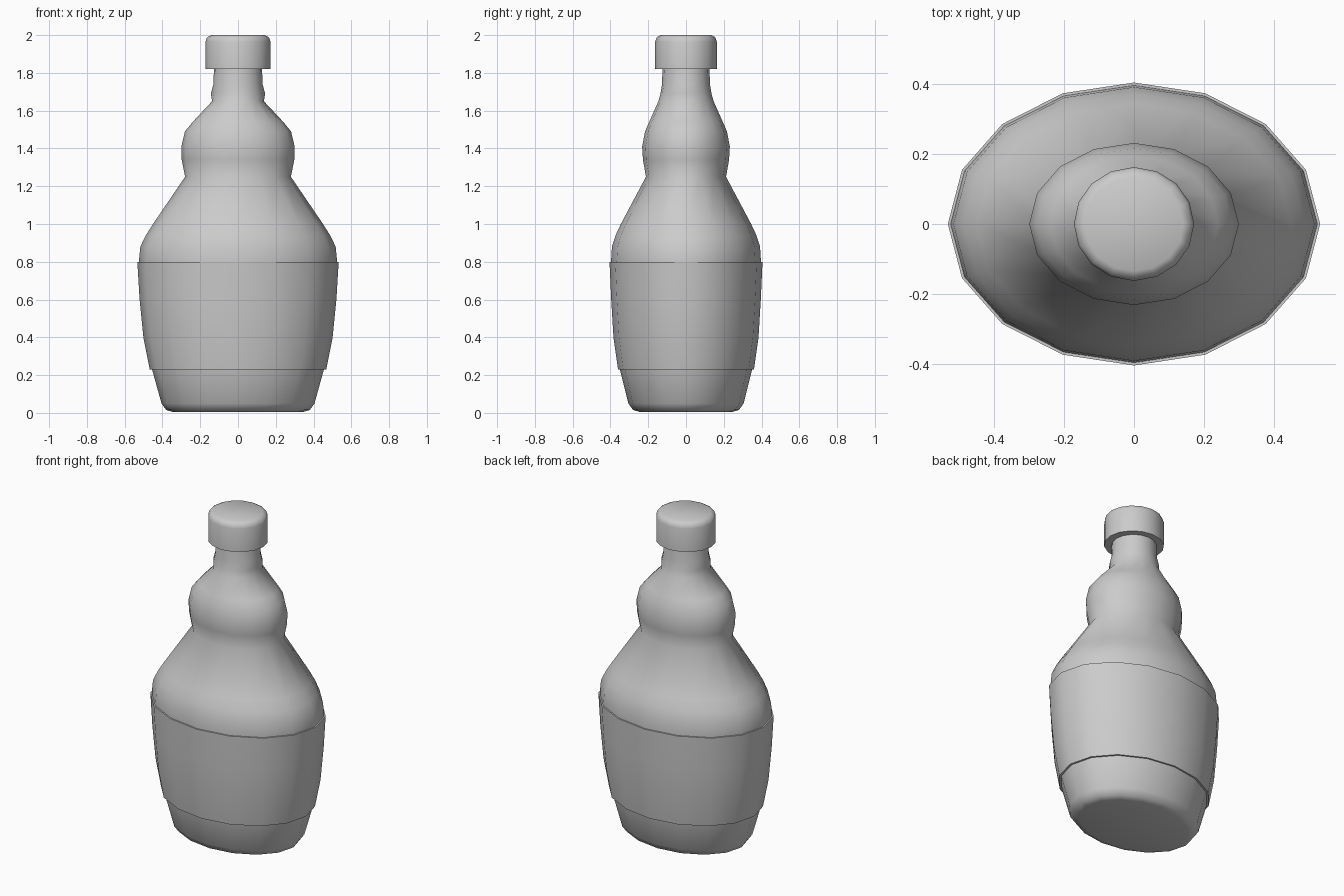
import bpy, bmesh, math

SIDES = 16

old = bpy.data.objects.get("Cube")
if old:
    bpy.data.objects.remove(old, do_unlink=True)

grey = bpy.data.materials.new("plain grey")
grey.use_nodes = True
colour = (0.6, 0.6, 0.6, 1)
grey.diffuse_color = colour
grey.node_tree.nodes["Principled BSDF"].inputs["Base Color"].default_value = colour


def loft(name, rings, angle):
    """Stack oval rings given as (z, half width, half depth) and cap both ends."""
    bm = bmesh.new()
    loops = []
    for z, rx, ry in rings:
        turns = [math.tau * i / SIDES for i in range(SIDES)]
        loops.append([bm.verts.new((rx * math.cos(t), ry * math.sin(t), z)) for t in turns])
    for low, high in zip(loops, loops[1:]):
        for i in range(SIDES):
            j = (i + 1) % SIDES
            bm.faces.new((low[i], low[j], high[j], high[i]))
    bm.faces.new(loops[0][::-1])
    bm.faces.new(loops[-1])
    mesh = bpy.data.meshes.new(name)
    bm.to_mesh(mesh)
    bm.free()
    mesh.materials.append(grey)
    obj = bpy.data.objects.new(name, mesh)
    bpy.context.collection.objects.link(obj)
    bpy.ops.object.select_all(action="DESELECT")
    obj.select_set(True)
    bpy.context.view_layer.objects.active = obj
    bpy.ops.object.shade_smooth_by_angle(angle=math.radians(angle))
    return obj


# Bottle: base, belly, waist, upper bulge and neck
loft("bottle_body", [
    (0.005, 0.345, 0.245), (0.015, 0.38, 0.28), (0.05, 0.405, 0.305),
    (0.23, 0.455, 0.35), (0.4, 0.49, 0.375), (0.6, 0.512, 0.388),
    (0.8, 0.525, 0.397), (0.88, 0.517, 0.392), (0.94, 0.488, 0.373),
    (1.0, 0.45, 0.345), (1.25, 0.28, 0.212), (1.34, 0.298, 0.228),
    (1.41, 0.3, 0.232), (1.49, 0.281, 0.217), (1.54, 0.24, 0.195),
    (1.65, 0.137, 0.146), (1.69, 0.144, 0.135), (1.74, 0.13, 0.127),
    (1.9, 0.125, 0.122)], 60)

# Label band, slightly proud of the belly
loft("label_band", [
    (0.23, 0.467, 0.36), (0.4, 0.501, 0.384), (0.6, 0.521, 0.396),
    (0.8, 0.533, 0.405)], 50)

# Screw cap with a rounded top edge
loft("cap", [
    (1.82, 0.172, 0.163), (1.965, 0.172, 0.163), (1.988, 0.164, 0.156),
    (2.0, 0.142, 0.135)], 50)
